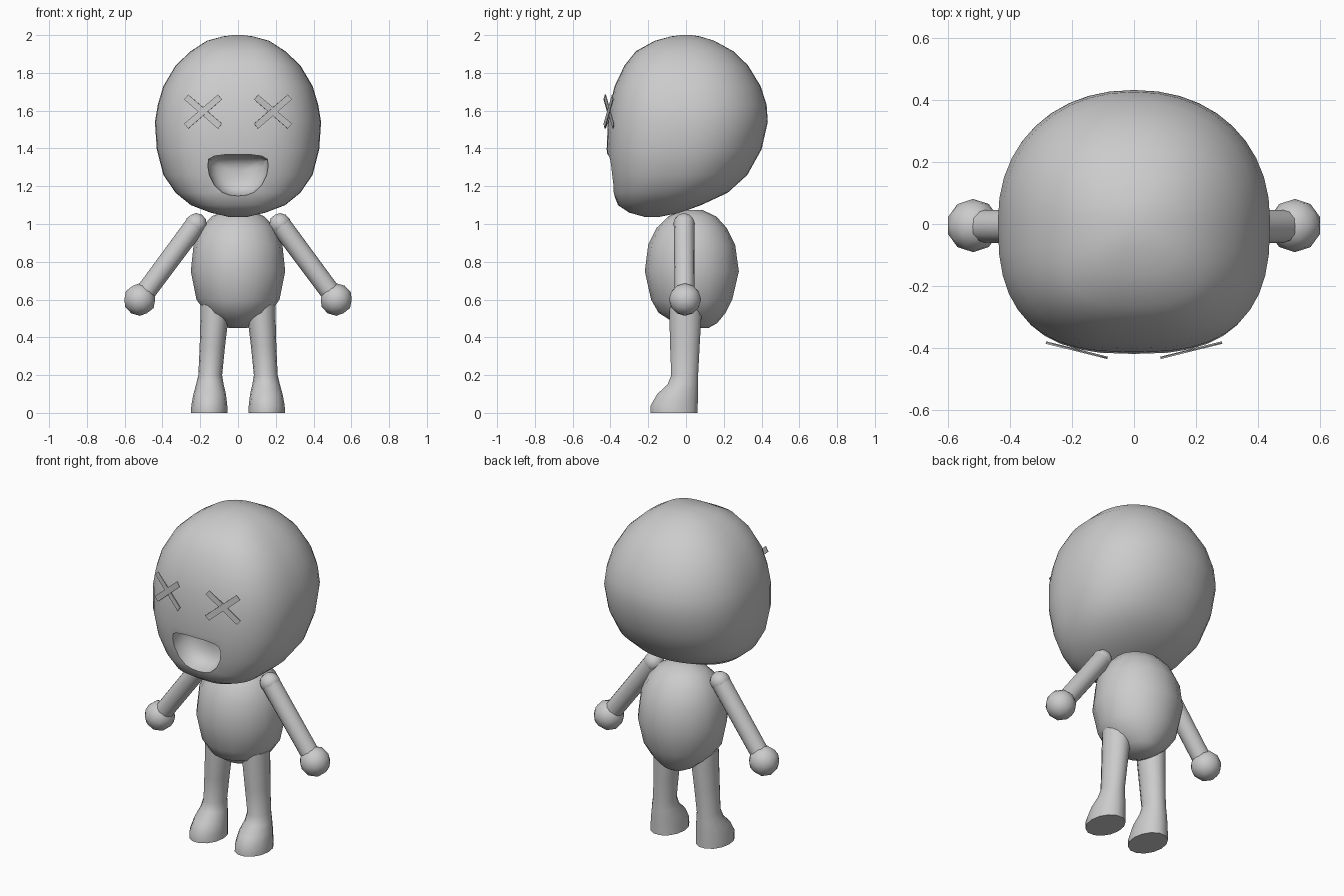
import bpy, bmesh, math
from mathutils import Vector, Matrix

if "Cube" in bpy.data.objects:
    bpy.data.objects.remove(bpy.data.objects["Cube"])

grey = bpy.data.materials.new("plain_grey")
grey.diffuse_color = (0.6, 0.6, 0.6, 1)
grey.use_nodes = True
grey.node_tree.nodes["Principled BSDF"].inputs["Base Color"].default_value = grey.diffuse_color


def finish(name, bm, angle=40):
    bmesh.ops.recalc_face_normals(bm, faces=bm.faces[:])
    me = bpy.data.meshes.new(name)
    bm.to_mesh(me)
    bm.free()
    me.materials.append(grey)
    ob = bpy.data.objects.new(name, me)
    bpy.context.collection.objects.link(ob)
    smooth(ob, angle)
    return ob


def smooth(ob, angle):
    bpy.ops.object.select_all(action='DESELECT')
    ob.select_set(True)
    bpy.context.view_layer.objects.active = ob
    bpy.ops.object.shade_smooth_by_angle(angle=math.radians(angle))


def skin(bm, rings):
    """Bridge consecutive rings of vertices and cap both ends."""
    n = len(rings[0])
    for a, b in zip(rings, rings[1:]):
        for i in range(n):
            j = (i + 1) % n
            bm.faces.new((a[i], a[j], b[j], b[i]))
    bm.faces.new(rings[0])
    bm.faces.new(rings[-1])


def loft(name, levels, sides, nf=2.0, nb=2.0, side=1, angle=40):
    """Levels: (z, front y, back y, half width, centre x); rounded-square rings."""
    bm = bmesh.new()
    rings = []
    for z, f, b, w, cx in levels:
        ring = []
        for i in range(sides):
            t = 2 * math.pi * i / sides
            c, s = math.cos(t), math.sin(t)
            e = 2 / (nf if s < 0 else nb)
            x = math.copysign(abs(c) ** e, c) * w
            y = math.copysign(abs(s) ** e, s) * (b - f) / 2
            ring.append(bm.verts.new((side * (cx + x), (f + b) / 2 + y, z)))
        rings.append(ring)
    skin(bm, rings)
    return finish(name, bm, angle)


# Head: big rounded form with flatter face and chin pushed forward
head = loft("head", [(z, f, b, w, 0) for z, f, b, w in [
    (1.038, -.22, -.14, .05), (1.06, -.30, -.03, .145), (1.10, -.36, .08, .25),
    (1.165, -.385, .22, .33), (1.26, -.402, .325, .395), (1.395, -.42, .40, .43),
    (1.54, -.414, .433, .44), (1.63, -.402, .427, .425), (1.73, -.378, .395, .395),
    (1.84, -.325, .328, .33), (1.915, -.265, .25, .25), (1.97, -.165, .15, .165),
    (1.993, -.08, .075, .08), (2.0, -.03, .03, .03)]],
    40, 2.7, 2.15)

# Mouth: bowl-shaped hollow cut into the face
half = [(0, 1.368), (.07, 1.367), (.125, 1.36), (.155, 1.343), (.16, 1.31),
        (.152, 1.26), (.125, 1.205), (.085, 1.168), (.045, 1.153), (0, 1.148)]
outline = half + [(-x, z) for x, z in half[-2:0:-1]]
bm = bmesh.new()
skin(bm, [[bm.verts.new((x * k, y, 1.275 + (z - 1.275) * k)) for x, z in outline]
          for y, k in [(-.6, 1), (-.38, 1), (-.345, .95), (-.315, .85),
                       (-.29, .68), (-.275, .42), (-.27, .15)]])
cutter = finish("mouth_cutter", bm)
cutter.hide_render = True
mod = head.modifiers.new("mouth", 'BOOLEAN')
mod.operation, mod.solver, mod.object = 'DIFFERENCE', 'EXACT', cutter
bpy.context.view_layer.objects.active = head
bpy.ops.object.modifier_apply(modifier=mod.name)
bpy.data.objects.remove(cutter)
smooth(head, 40)

# Body: egg shape
loft("body", [(z, f, b, w, 0) for z, f, b, w in [
    (.45, .0, .12, .05), (.475, -.06, .165, .10), (.53, -.145, .21, .17),
    (.60, -.185, .245, .22), (.75, -.218, .28, .25), (.89, -.20, .26, .235),
    (.98, -.155, .215, .195), (1.04, -.095, .16, .14), (1.075, -.02, .085, .06)]],
    16)

for side, tag in ((1, "right"), (-1, "left")):
    # Leg with foot
    loft(f"{tag}_leg", [
        (0, -.19, .065, .097, .152), (.04, -.19, .065, .095, .152),
        (.10, -.155, .067, .086, .150), (.15, -.10, .066, .073, .149),
        (.20, -.08, .066, .063, .147), (.35, -.086, .074, .067, .136),
        (.50, -.09, .083, .074, .125), (.57, -.09, .085, .076, .122)],
        14, side=side)

    # Shoulder, arm and hand
    a, b = Vector((.222 * side, -.01, 1.0)), Vector((.50 * side, -.007, .625))
    for name, p, r in (("shoulder", a, .058), ("hand", Vector((.52 * side, -.005, .6)), .086)):
        bm = bmesh.new()
        bmesh.ops.create_icosphere(bm, subdivisions=2, radius=r,
                                   matrix=Matrix.Translation(p))
        finish(f"{tag}_{name}", bm, 60)
    bm = bmesh.new()
    d = b - a
    bmesh.ops.create_cone(bm, cap_ends=True, segments=12, radius1=.055, radius2=.053,
                          depth=d.length, matrix=Matrix.Translation((a + b) / 2)
                          @ d.to_track_quat('Z', 'Y').to_matrix().to_4x4())
    finish(f"{tag}_arm", bm)

    # Crossed eye: two thin bars turned to follow the face
    for k in (1, -1):
        bm = bmesh.new()
        bmesh.ops.create_cube(bm, size=1, matrix=(
            Matrix.Translation((.185 * side, -.408 + .002 * k, 1.595))
            @ Matrix.Rotation(math.radians(14 * side), 4, 'Z')
            @ Matrix.Rotation(math.radians(40 * k), 4, 'Y')
            @ Matrix.Diagonal((.24, .004, .034, 1))))
        finish(f"{tag}_eye_bar", bm)
